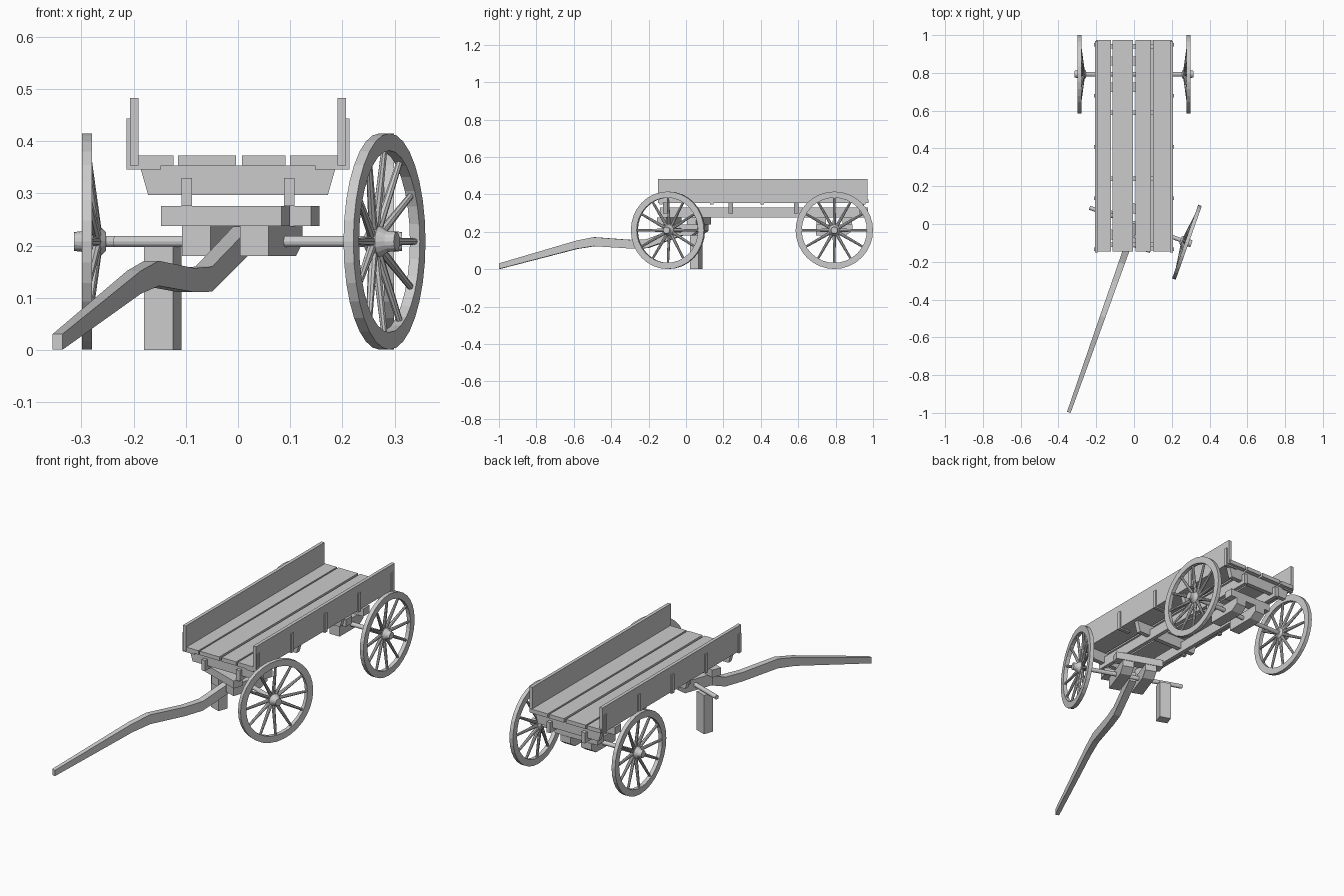
import bpy, bmesh, math
from mathutils import Matrix, Vector

if "Cube" in bpy.data.objects:
    bpy.data.objects.remove(bpy.data.objects["Cube"], do_unlink=True)

grey = bpy.data.materials.new("plain grey wood")
grey.use_nodes = True
colour = (0.6, 0.6, 0.6, 1)
grey.diffuse_color = colour
grey.node_tree.nodes["Principled BSDF"].inputs["Base Color"].default_value = colour

AXLE_Z = 0.208
REAR = Matrix.Translation((0, 0.793, 0))
FRONT = Matrix.Translation((0.008, 0, 0)) @ Matrix.Rotation(math.radians(-19.5), 4, "Z")
BODY = Matrix.Identity(4)


def finish(name, bm, frame):
    bmesh.ops.recalc_face_normals(bm, faces=bm.faces[:])
    mesh = bpy.data.meshes.new(name)
    bm.to_mesh(mesh)
    bm.free()
    mesh.materials.append(grey)
    obj = bpy.data.objects.new(name, mesh)
    obj.matrix_world = frame
    bpy.context.collection.objects.link(obj)
    return obj


def box(name, x, y, z, frame=BODY):
    """Box from (low, high) pairs."""
    bm = bmesh.new()
    size = [b - a for a, b in (x, y, z)]
    mid = [(a + b) / 2 for a, b in (x, y, z)]
    bmesh.ops.create_cube(bm, size=1, matrix=Matrix.Translation(mid) @ Matrix.Diagonal((*size, 1)))
    return finish(name, bm, frame)


def loft(name, rings, frame, closed=False):
    """Skin between rings of points; cap the ends unless closed."""
    bm = bmesh.new()
    loops = [[bm.verts.new(p) for p in ring] for ring in rings]
    n = len(loops[0])
    pairs = list(zip(loops, loops[1:]))
    if closed:
        pairs.append((loops[-1], loops[0]))
    else:
        bm.faces.new(loops[0])
        bm.faces.new(loops[-1])
    for a, b in pairs:
        for i in range(n):
            j = (i + 1) % n
            bm.faces.new((a[i], a[j], b[j], b[i]))
    return finish(name, bm, frame)


def lathe(name, profile, frame, sides, closed=False):
    """Turn (x, radius) points about the axle line."""
    rings = [[(x, r * math.cos(2 * math.pi * i / sides),
               AXLE_Z + r * math.sin(2 * math.pi * i / sides)) for i in range(sides)]
             for x, r in profile]
    return loft(name, rings, frame, closed)


def wheel(name, side, frame):
    # rim, stepped hub and dished spokes
    rim = [(0.279, 0.207), (0.299, 0.207), (0.299, 0.174), (0.279, 0.174)]
    hub = [(0.253, 0.018), (0.263, 0.028), (0.28, 0.03), (0.296, 0.02), (0.314, 0.018)]
    lathe(name + "_rim", [(side * x, r) for x, r in rim], frame, 32, True)
    lathe(name + "_hub", [(side * x, r) for x, r in hub], frame, 16)
    bm = bmesh.new()
    for i in range(12):
        a = 2 * math.pi * i / 12
        ray = Vector((0, math.cos(a), math.sin(a)))
        centre = Vector((0, 0, AXLE_Z))
        start = centre + ray * 0.02 + Vector((side * 0.27, 0, 0))
        end = centre + ray * 0.18 + Vector((side * 0.289, 0, 0))
        turn = (end - start).to_track_quat("Z", "Y").to_matrix().to_4x4()
        bmesh.ops.create_cone(bm, cap_ends=True, segments=8, radius1=0.009, radius2=0.006,
                              depth=(end - start).length,
                              matrix=Matrix.Translation((start + end) / 2) @ turn)
    finish(name + "_spokes", bm, frame)


def undercarriage(name, frame, bars):
    # two bolsters on top of a pair of hounds clasping the axle
    for label, y in zip(("front", "back"), bars):
        box(f"{name}_{label}_bolster", (-0.122, 0.122), (y - 0.025, y + 0.025), (0.238, 0.276), frame)
    for label, side in (("left", 1), ("right", -1)):
        outline = [(-0.097, 0.18), (0.06, 0.18), (0.097, 0.205), (0.097, 0.238), (-0.097, 0.238)]
        loft(f"{name}_{label}_hound", [[(side * x, y, z) for y, z in outline]
                                       for x in (0.03, 0.088)], frame)


# running gear: the right front wheel is absent and a post holds that corner up
undercarriage("rear", REAR, (-0.07, 0.07))
undercarriage("front", FRONT, (-0.095, 0.075))
lathe("rear_axle", [(-0.312, 0.011), (0.312, 0.011)], REAR, 12)
lathe("front_axle", [(-0.258, 0.011), (0.312, 0.011)], FRONT, 12)
wheel("rear_left_wheel", 1, REAR)
wheel("rear_right_wheel", -1, REAR)
wheel("front_left_wheel", 1, FRONT)
box("prop_post", (-0.19, -0.132), (-0.025, 0.025), (0, 0.198), FRONT)

# bent tongue: y, centre height, half height, half width
path = [(-1.058, 0.016, 0.015, 0.01), (-0.62, 0.13, 0.022, 0.014), (-0.52, 0.147, 0.024, 0.015),
        (-0.32, 0.134, 0.023, 0.016), (-0.22, 0.136, 0.024, 0.017), (0.0, 0.212, 0.025, 0.018)]
loft("tongue", [[(sx * w, y, z + sz * h) for sx, sz in ((-1, -1), (1, -1), (1, 1), (-1, 1))]
                for y, z, h, w in path], FRONT)

# deck planks
planks = [(-0.2, -0.123), (-0.115, -0.004), (0.008, 0.091), (0.1, 0.2)]
for i, span in enumerate(planks):
    box(f"deck_plank_{i + 1}", span, (-0.145, 0.975), (0.353, 0.373))

# tapered cross beams under the deck
for i in range(4):
    y = -0.11 + 0.35 * i
    loft(f"cross_beam_{i + 1}", [[(-0.172, v, 0.297), (0.172, v, 0.297), (0.188, v, 0.353),
                                  (-0.188, v, 0.353)] for v in (y - 0.012, y + 0.012)], BODY)

# long sills, side boards and angle brackets
for label, side in (("left", 1), ("right", -1)):
    def span(a, b):
        return tuple(sorted((side * a, side * b)))
    box(f"{label}_sill", span(0.088, 0.108), (-0.14, 0.972), (0.276, 0.33))
    box(f"{label}_side_board", span(0.19, 0.207), (-0.15, 0.97), (0.353, 0.483))
    for i in range(5):
        y = -0.134 + 0.271 * i
        bracket = [(0.147, 0.346), (0.213, 0.346), (0.213, 0.443), (0.207, 0.443),
                   (0.207, 0.353), (0.147, 0.353)]
        loft(f"{label}_bracket_{i + 1}", [[(side * x, v, z) for x, z in bracket]
                                          for v in (y - 0.009, y + 0.009)], BODY)
